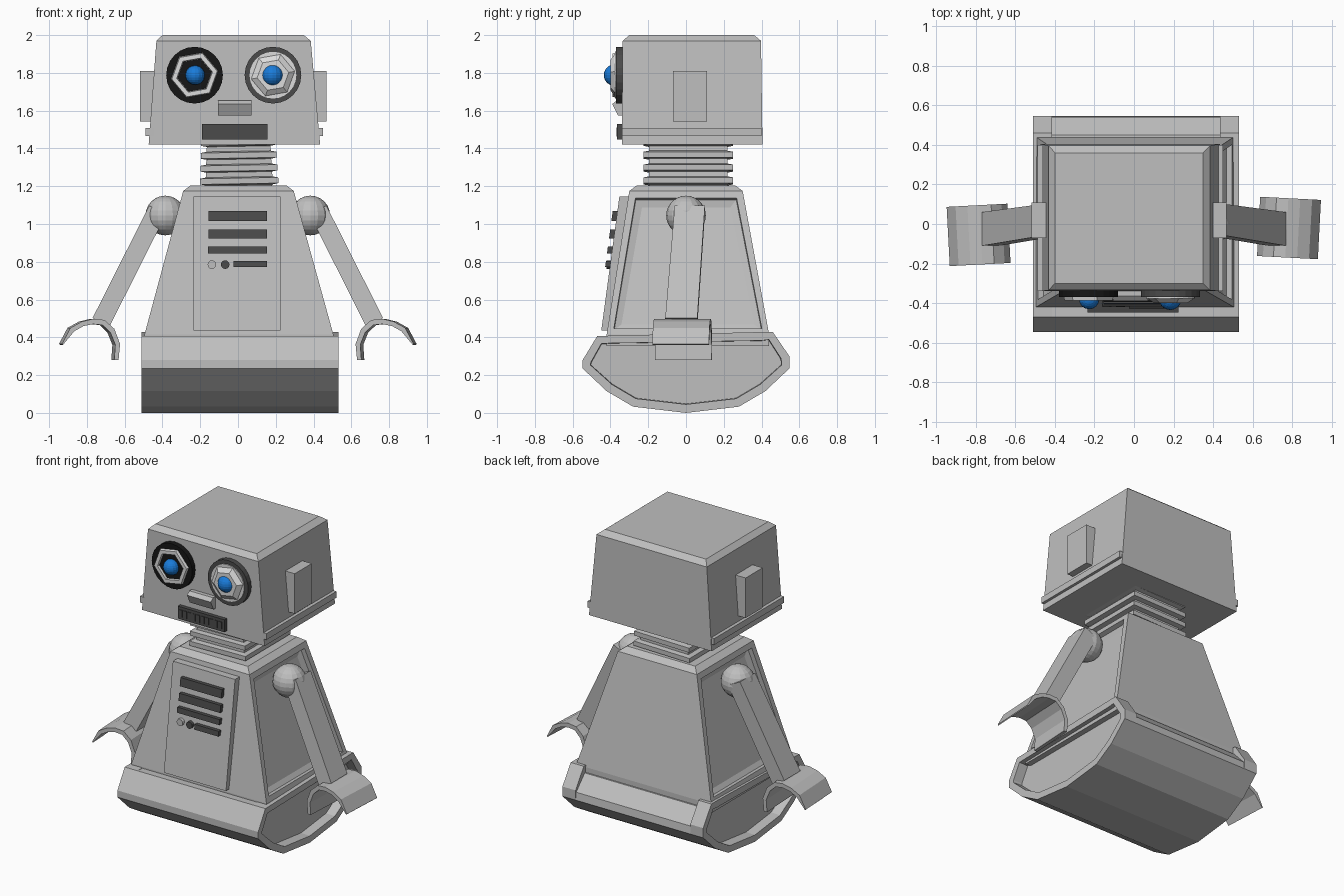
import bpy, bmesh, math
from mathutils import Vector, Matrix

if "Cube" in bpy.data.objects:
    bpy.data.objects.remove(bpy.data.objects["Cube"])


def material(name, rgb):
    m = bpy.data.materials.new(name)
    m.diffuse_color = (*rgb, 1)
    m.use_nodes = True
    m.node_tree.nodes["Principled BSDF"].inputs["Base Color"].default_value = m.diffuse_color
    return m


GREY = material("body grey", (0.52, 0.52, 0.52))
PALE = material("pale grey", (0.72, 0.72, 0.72))
DARK = material("dark grey", (0.07, 0.07, 0.07))
BLACK = material("black", (0.008, 0.008, 0.008))
BLUE = material("blue", (0.01, 0.2, 0.7))
CENTRE = Vector((.005, 0, -.005))


def finish(name, bm, mat):
    bmesh.ops.translate(bm, verts=bm.verts, vec=CENTRE)
    bmesh.ops.recalc_face_normals(bm, faces=bm.faces)
    me = bpy.data.meshes.new(name)
    bm.to_mesh(me)
    bm.free()
    me.materials.append(mat)
    ob = bpy.data.objects.new(name, me)
    bpy.context.collection.objects.link(ob)
    return ob


def bridge(rings):
    """Solid made of matching closed rings of points with capped ends."""
    bm = bmesh.new()
    loops = [[bm.verts.new(p) for p in r] for r in rings]
    n = len(loops[0])
    for a, b in zip(loops, loops[1:]):
        for i in range(n):
            bm.faces.new((a[i], a[(i + 1) % n], b[(i + 1) % n], b[i]))
    bm.faces.new(loops[0])
    bm.faces.new(loops[-1])
    bmesh.ops.recalc_face_normals(bm, faces=bm.faces)
    return bm


def loft(sections):
    """Rectangular sections: z, x0, x1, y0, y1."""
    return bridge([[(a, c, z), (b, c, z), (b, d, z), (a, d, z)]
                   for z, a, b, c, d in sections])


def box(name, x0, x1, y0, y1, z0, z1, mat=GREY):
    return finish(name, loft([(z0, x0, x1, y0, y1), (z1, x0, x1, y0, y1)]), mat)


def prism_x(profile, x0, x1):
    return bridge([[(x, y, z) for y, z in profile] for x in (x0, x1)])


def recess(bm, test, *steps):
    """Inset the chosen faces, then sink them, once per step."""
    for width, depth in steps:
        bm.normal_update()
        bmesh.ops.inset_individual(bm, faces=[f for f in bm.faces if test(f)],
                                   thickness=width, depth=0)
        bm.normal_update()
        for f in [f for f in bm.faces if test(f)]:
            bmesh.ops.translate(bm, verts=f.verts, vec=f.normal * -depth)


def lathe_y(name, cx, cz, rings, sides, mat, turn=0.0):
    """Rings of (radius, y) around an axis facing the front."""
    pts = []
    for r, y in rings:
        pts.append([(cx + r * math.cos(turn + 2 * math.pi * i / sides), y,
                     cz + r * math.sin(turn + 2 * math.pi * i / sides))
                    for i in range(sides)])
    return finish(name, bridge(pts), mat)


def ball(name, loc, r, mat):
    bm = bmesh.new()
    bmesh.ops.create_uvsphere(bm, u_segments=16, v_segments=12, radius=r,
                              matrix=Matrix.Translation(loc))
    return finish(name, bm, mat)


# Rounded base between two rimmed side fenders
under = [(-.547, .285), (-.547, .24), (-.42, .12), (-.28, .038), (0, .005),
         (.28, .038), (.42, .12), (.547, .24)]
core = [(-.47, .412)] + under + [(.54, .29), (.45, .385)]
finish("base_core", prism_x(core, -.43, .44), GREY)
fender = [(-.47, .412)] + under + [(.547, .305), (.46, .433), (.40, .433)]
for side, x_in, x_out in ((-1, -.42, -.515), (1, .43, .527)):
    bm = prism_x(fender, x_in, x_out)
    # largest outward face is the sunken side panel
    recess(bm, lambda f: f.normal.x * side > .9 and f.calc_area() > .2,
           (.045, 0), (.003, .065))
    finish("base_fender", bm, GREY)

# Tapered torso with sunken sides and bevelled top
bm = loft([(.36, -.50, .50, -.42, .44), (.42, -.50, .50, -.42, .44),
           (1.18, -.295, .29, -.30, .30), (1.21, -.255, .25, -.26, .26)])
recess(bm, lambda f: abs(f.normal.x) > .8 and f.calc_area() > .12,
       (.05, 0), (.003, .03), (.05, .012))
finish("torso", bm, GREY)


# Raised chest panel following the front slope
def panel_y(z):
    return -.45 + (z - .43) * .135


def chest_block(name, x0, x1, z0, z1, front, back, mat):
    return finish(name, loft([(z, x0, x1, panel_y(z) - front, panel_y(z) + back)
                              for z in (z0, z1)]), mat)


chest_block("chest_panel", -.24, .22, .44, 1.15, 0, .06, GREY)
for x0, z0, z1 in ((-.16, 1.02, 1.075), (-.16, .927, .975),
                   (-.165, .85, .885), (-.03, .777, .81)):
    chest_block("chest_vent", x0, .148, z0, z1, .025, .01, DARK)
for x, mat in ((-.143, GREY), (-.073, DARK)):
    lathe_y("chest_button", x, .79, [(.023, -.39), (.023, -.42)], 12, mat)

# Bellows neck
neck = [(1.20, -.17, .17, -.19, .22)]
for i in range(4):
    z, w = 1.212 + i * .068, .207 - .003 * i
    for dz, d in ((0, .03), (.006, 0), (.036, 0), (.042, .03)):
        neck.append((z + dz, d - w, w - d, -.225 + d, .25 - d))
neck.append((1.47, -.17, .17, -.19, .22))
bm = loft(neck)
bmesh.ops.rotate(bm, verts=bm.verts, cent=(0, 0, 1.31),
                 matrix=Matrix.Rotation(math.radians(-1), 3, 'Y'))
finish("neck_bellows", bm, GREY)

# Head with bevelled top, side strips and ear blocks
finish("head", loft([(1.425, -.478, .43, -.34, .405), (1.975, -.437, .38, -.335, .397),
                     (2.005, -.405, .343, -.30, .36)]), GREY)
for x0, x1 in ((-.494, -.45), (.41, .444)):
    box("head_strip", x0, x1, -.34, .40, 1.47, 1.512)
for x0, x1 in ((-.524, -.42), (.37, .464)):
    box("ear", x0, x1, -.07, .11, 1.547, 1.815)

# Eyes: round housings, hexagonal bezels, blue pupils
turn = math.radians(10)
lathe_y("left_eye_housing", -.235, 1.793, [(.15, -.32), (.15, -.37)], 24, BLACK)
lathe_y("left_eye_bezel", -.235, 1.793, [(.13, -.36), (.122, -.388), (.096, -.388),
                                         (.093, -.371)], 6, PALE, turn)
lathe_y("left_eye_lens", -.235, 1.793, [(.092, -.36), (.092, -.374)], 6, BLACK, turn)
ball("left_eye_pupil", (-.232, -.38, 1.793), .051, BLUE)
lathe_y("right_eye_housing", .18, 1.793, [(.15, -.32), (.15, -.37)], 24, DARK)
lathe_y("right_eye_disc", .18, 1.793, [(.124, -.36), (.124, -.377)], 24, PALE)
lathe_y("right_eye_bezel", .18, 1.793, [(.122, -.37), (.115, -.38), (.085, -.40)],
        6, PALE, turn)
ball("right_eye_pupil", (.178, -.378, 1.793), .057, BLUE)

# Nose wedge and slotted mouth
finish("nose", prism_x([(-.32, 1.66), (-.365, 1.66), (-.39, 1.64), (-.36, 1.58), (-.32, 1.58)],
                       -.11, .066), GREY)
box("mouth", -.195, .15, -.365, -.32, 1.452, 1.535, DARK)
for i in range(10):
    x = -.172 + i * .0325
    box("mouth_slot", x - .011, x + .011, -.369, -.362, 1.468, 1.516, DARK)

# Arms and curved claws, mirrored about a line just left of centre
claw = [(-.945, .37), (-.90, .455), (-.84, .488), (-.78, .503), (-.72, .497), (-.667, .45),
        (-.637, .37), (-.645, .285), (-.668, .285), (-.662, .365), (-.688, .43),
        (-.73, .47), (-.78, .475), (-.83, .465), (-.88, .437), (-.94, .365)]
for side, label, y_hand in ((-1, "left", -.055), (1, "right", -.02)):
    def flip(x):
        return x if side < 0 else -.012 - x

    ball(label + "_shoulder", (flip(-.39), .0, 1.05), .105, GREY)
    top, end = Vector((-.43, .02, 1.08)), Vector((-.73, -.025, .485))
    across = Vector((.045, 0, -.022))
    rings = []
    for p, w in ((top, .08), (end, .085)):
        ring = [p + across + Vector((0, w, 0)), p + across - Vector((0, w, 0)),
                p - across - Vector((0, w, 0)), p - across + Vector((0, w, 0))]
        rings.append([(flip(v.x), v.y, v.z) for v in ring])
    finish(label + "_arm", bridge(rings), GREY)
    bm = bridge([[(flip(x), y_hand + d, z) for x, z in claw] for d in (-.15, .15)])
    bmesh.ops.rotate(bm, verts=bm.verts, cent=(flip(-.79), y_hand, 0),
                     matrix=Matrix.Rotation(math.radians(3 if side < 0 else -3), 3, 'Z'))
    finish(label + "_claw", bm, GREY)
